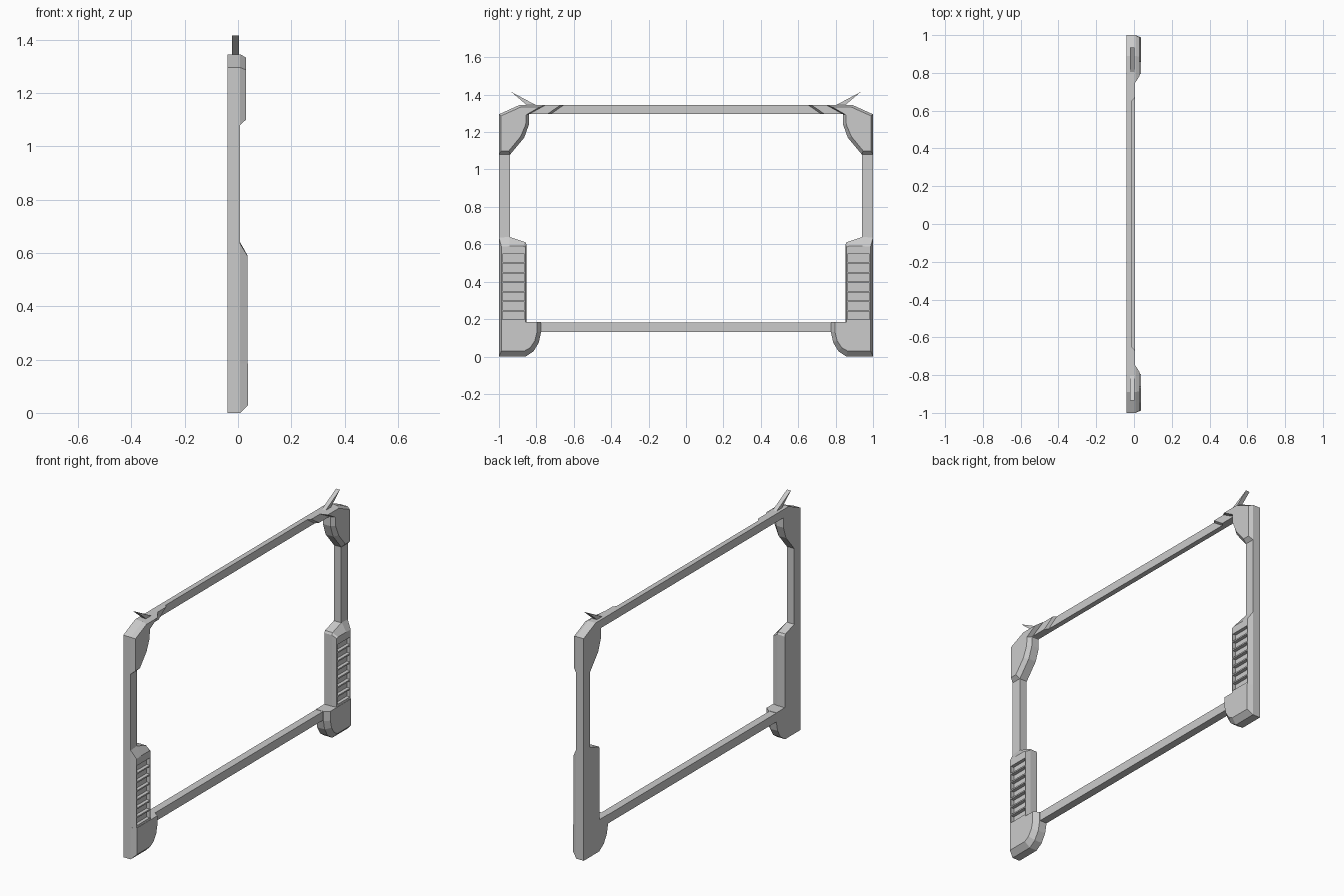
import bpy, bmesh

if "Cube" in bpy.data.objects:
    bpy.data.objects.remove(bpy.data.objects["Cube"])

BACK = -0.04


def loft(name, layers, mirror=True):
    """Stack of (x, [(y, z), ...]) outlines joined into a closed solid."""
    bm = bmesh.new()
    rings = [[bm.verts.new((x, y, z)) for y, z in pts] for x, pts in layers]
    n = len(rings[0])
    bm.faces.new(rings[0])
    bm.faces.new(rings[-1])
    for a, b in zip(rings, rings[1:]):
        for i in range(n):
            j = (i + 1) % n
            bm.faces.new((a[i], a[j], b[j], b[i]))
    bmesh.ops.recalc_face_normals(bm, faces=bm.faces)
    me = bpy.data.meshes.new(name)
    bm.to_mesh(me)
    bm.free()
    ob = bpy.data.objects.new(name, me)
    bpy.context.collection.objects.link(ob)
    if mirror:
        m = ob.modifiers.new("mirror", 'MIRROR')
        m.use_axis = (False, True, False)
        m.use_mirror_merge = False
    return ob


def rect(y0, y1, z0, z1):
    return [(y0, z0), (y1, z0), (y1, z1), (y0, z1)]


# Horizontal rails
top = rect(-0.84, 0.84, 1.297, 1.345)
loft("top_rail", [(BACK, top), (-0.01, top)], mirror=False)
low = rect(-0.78, 0.78, 0.132, 0.183)
loft("bottom_rail", [(BACK, low), (0.005, low)], mirror=False)

# Upright posts
post = rect(0.94, 1.0, 0.62, 1.09)
loft("side_post", [(BACK, post), (0.008, post)])

# Slanted step where the top rail thickens
loft("rail_shoulder", [
    (-0.012, [(0.65, 1.345), (0.72, 1.297), (0.85, 1.297), (0.85, 1.345)]),
    (0.005, [(0.67, 1.345), (0.74, 1.297), (0.85, 1.297), (0.85, 1.345)])])

# Upper corner guards with bevelled front
guard = [(1, 1.08), (1, 1.295), (0.89, 1.345), (0.75, 1.345),
         (0.84, 1.295), (0.84, 1.24), (0.865, 1.17), (0.94, 1.08)]
guard_face = [(0.988, 1.10), (0.988, 1.287), (0.885, 1.333), (0.785, 1.333),
              (0.855, 1.292), (0.857, 1.24), (0.885, 1.175), (0.947, 1.10)]
loft("corner_guard", [(BACK, guard), (0.008, guard), (0.03, guard_face)])

# Swept spikes on the upper corners
spike = [(0.935, 1.415), (0.80, 1.343), (0.85, 1.343)]
loft("corner_spike", [(-0.022, spike), (0.003, spike)])

# Lower side grips, with a column of vent slots
grip = [(1, 0.183), (1, 0.635), (0.945, 0.64), (0.86, 0.612), (0.853, 0.60), (0.853, 0.183)]
grip_face = [(0.987, 0.183), (0.987, 0.588), (0.945, 0.59), (0.87, 0.59), (0.858, 0.585), (0.858, 0.183)]
grip_ob = loft("side_grip", [(BACK, grip), (0.008, grip), (0.036, grip_face)], mirror=False)
for i in range(7):
    z = 0.198 + 0.051 * i
    slot = rect(0.864, 0.981, z, z + 0.043)
    cutter = loft("slot_cutter", [(0.016, slot), (0.06, slot)], mirror=False)
    cutter.hide_render = True
    b = grip_ob.modifiers.new("slot", 'BOOLEAN')
    b.operation = 'DIFFERENCE'
    b.solver = 'EXACT'
    b.object = cutter
    bpy.context.view_layer.objects.active = grip_ob
    bpy.ops.object.modifier_apply(modifier="slot")
    bpy.data.objects.remove(cutter)
m = grip_ob.modifiers.new("mirror", 'MIRROR')
m.use_axis = (False, True, False)
m.use_mirror_merge = False

# Rounded feet at the lower corners
foot = [(1, 0), (1, 0.185), (0.775, 0.185), (0.775, 0.13),
        (0.787, 0.075), (0.815, 0.028), (0.857, 0)]
foot_face = [(0.987, 0.03), (0.987, 0.185), (0.797, 0.185), (0.797, 0.13),
             (0.808, 0.085), (0.832, 0.048), (0.863, 0.03)]
loft("corner_foot", [(BACK, foot), (0.008, foot), (0.038, foot_face)])
